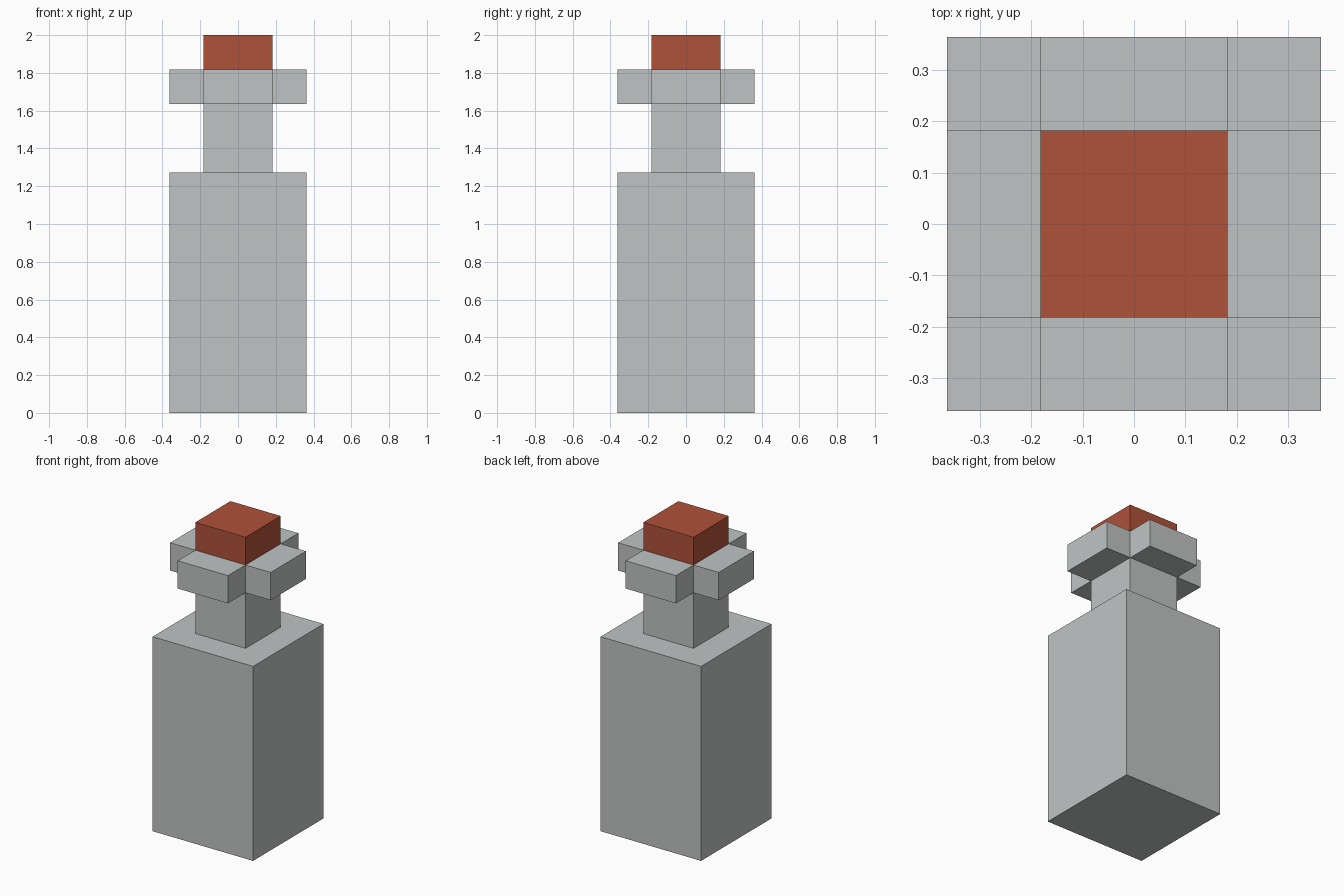
import bpy
import bmesh
import math
from mathutils import Matrix, Vector

if "Cube" in bpy.data.objects:
    bpy.data.objects.remove(bpy.data.objects["Cube"])

U = 2 / 11  # the model sits on a grid of 11 equal steps in height


def material(name, rgb):
    mat = bpy.data.materials.new(name)
    mat.diffuse_color = (*rgb, 1)
    mat.use_nodes = True
    mat.node_tree.nodes["Principled BSDF"].inputs["Base Color"].default_value = mat.diffuse_color
    return mat


def box(name, low, high, mat, turn=0):
    """Box between two corners in grid steps, turned about the z axis."""
    low, high = Vector(low) * U, Vector(high) * U
    bm = bmesh.new()
    bmesh.ops.create_cube(bm, size=1)
    move = (Matrix.Rotation(turn, 4, 'Z')
            @ Matrix.Translation((low + high) / 2)
            @ Matrix.Diagonal((*(high - low), 1)))
    bm.transform(move)
    mesh = bpy.data.meshes.new(name)
    bm.to_mesh(mesh)
    bm.free()
    mesh.materials.append(mat)
    obj = bpy.data.objects.new(name, mesh)
    bpy.context.collection.objects.link(obj)
    return obj


glass = material("pale_grey", (0.527, 0.552, 0.552))
cork = material("rust_red", (0.429, 0.084, 0.042))

# Bottle body, neck and stopper
box("bottle_body", (-2, -2, 0), (2, 2, 7), glass)
box("bottle_neck", (-1, -1, 7), (1, 1, 10), glass)
box("stopper", (-1, -1, 10), (1, 1, 11), cork)

# Cross-shaped lip: one arm on each side of the neck
for i, side in enumerate(("right", "back", "left", "front")):
    box("lip_" + side, (1, -1, 9), (2, 1, 10), glass, i * math.pi / 2)
